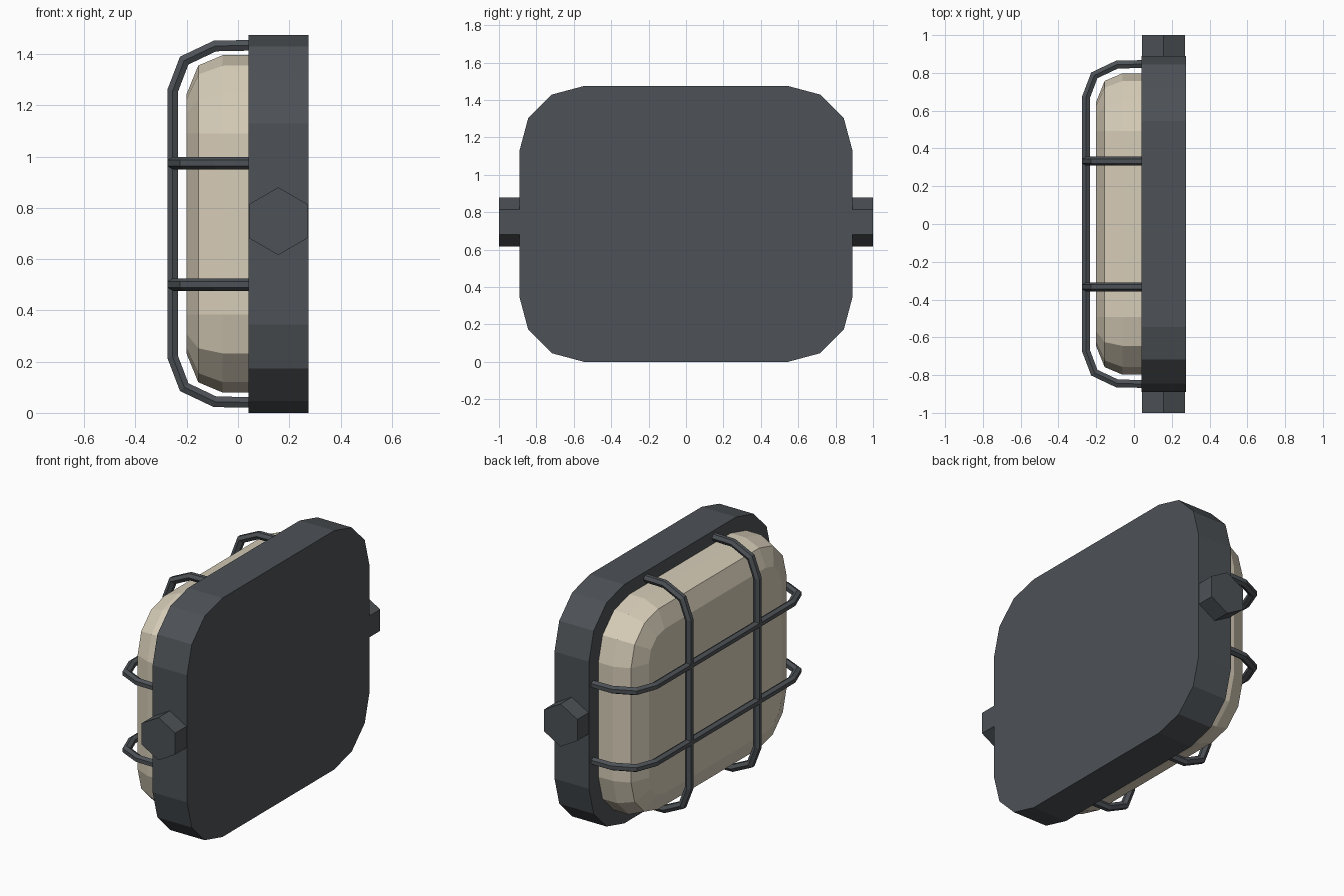
import bpy, bmesh, math
from mathutils import Vector

if "Cube" in bpy.data.objects:
    bpy.data.objects.remove(bpy.data.objects["Cube"])

ZC = 0.7375  # centre height of the lamp


def material(name, rgb):
    m = bpy.data.materials.new(name)
    m.diffuse_color = (*rgb, 1)
    m.use_nodes = True
    m.node_tree.nodes["Principled BSDF"].inputs["Base Color"].default_value = m.diffuse_color
    return m


METAL = material("dark grey metal", (0.075, 0.085, 0.095))
GLASS = material("cream glass", (0.68, 0.61, 0.48))


def loft(name, rings, mat):
    """Bridge a list of equal-size point rings and cap both ends."""
    bm = bmesh.new()
    vs = [[bm.verts.new(p) for p in r] for r in rings]
    n = len(rings[0])
    for a, b in zip(vs, vs[1:]):
        for i in range(n):
            j = (i + 1) % n
            bm.faces.new((a[i], a[j], b[j], b[i]))
    bm.faces.new(vs[0])
    bm.faces.new(vs[-1])
    bmesh.ops.recalc_face_normals(bm, faces=bm.faces[:])
    me = bpy.data.meshes.new(name)
    bm.to_mesh(me)
    bm.free()
    me.materials.append(mat)
    ob = bpy.data.objects.new(name, me)
    bpy.context.collection.objects.link(ob)
    return ob


def rounded(x, hy, hz, r, seg=3):
    """Rounded rectangle in the yz plane at the given x."""
    pts = []
    for k, (sy, sz) in enumerate(((1, 1), (-1, 1), (-1, -1), (1, -1))):
        for i in range(seg + 1):
            a = math.pi / 2 * (k + i / seg)
            pts.append(Vector((x, sy * (hy - r) + r * math.cos(a),
                               ZC + sz * (hz - r) + r * math.sin(a))))
    return pts


# Backplate
loft("backplate", [rounded(x, 0.89, ZC, 0.345) for x in (0.04, 0.275)], METAL)

# Domed lens with stepped rounded edge
loft("lens", [rounded(x, 0.798 - d, 0.658 - d, 0.305 - d)
              for x, d in ((0.06, 0), (-0.06, 0), (-0.155, 0.04), (-0.2, 0.15))], GLASS)


# Guard bars: six-sided tubes swept along a bent path
def bar(name, half, place, binormal, r=0.024):
    side = [(0.06, half), (-0.09, half - 0.003), (-0.21, half - 0.06), (-0.255, half - 0.178)]
    path = [Vector(p) for p in side + [(x, -t) for x, t in reversed(side)]]
    rings = []
    for i, p in enumerate(path):
        d0 = (p - path[max(i - 1, 0)]).normalized()
        d1 = (path[min(i + 1, len(path) - 1)] - p).normalized()
        t = (d0 + d1).normalized()
        ref = d0 if i else d1
        nrm = Vector((-t.y, t.x)) / t.dot(ref)  # mitred normal
        ring = []
        for k in range(6):
            a = math.pi / 3 * k
            q = p + nrm * r * math.sin(a)
            ring.append(place(q.x, q.y) + binormal * r * math.cos(a))
        rings.append(ring)
    loft(name, rings, METAL)


for s, word in ((-1, "a"), (1, "b")):
    bar("vertical_guard_bar_" + word, 0.697,
        lambda x, t: Vector((x, s * 0.333, ZC + t)), Vector((0, 1, 0)))
    bar("horizontal_guard_bar_" + word, 0.847,
        lambda x, t: Vector((x, t, ZC + s * 0.237)), Vector((0, 0, 1)))
    # Hexagonal side bolts
    loft("side_bolt_" + word,
         [[Vector((0.157 + 0.132 * math.sin(k * math.pi / 3), s * y,
                   0.748 + 0.132 * math.cos(k * math.pi / 3))) for k in range(6)]
          for y in (0.85, 1.0)], METAL)
